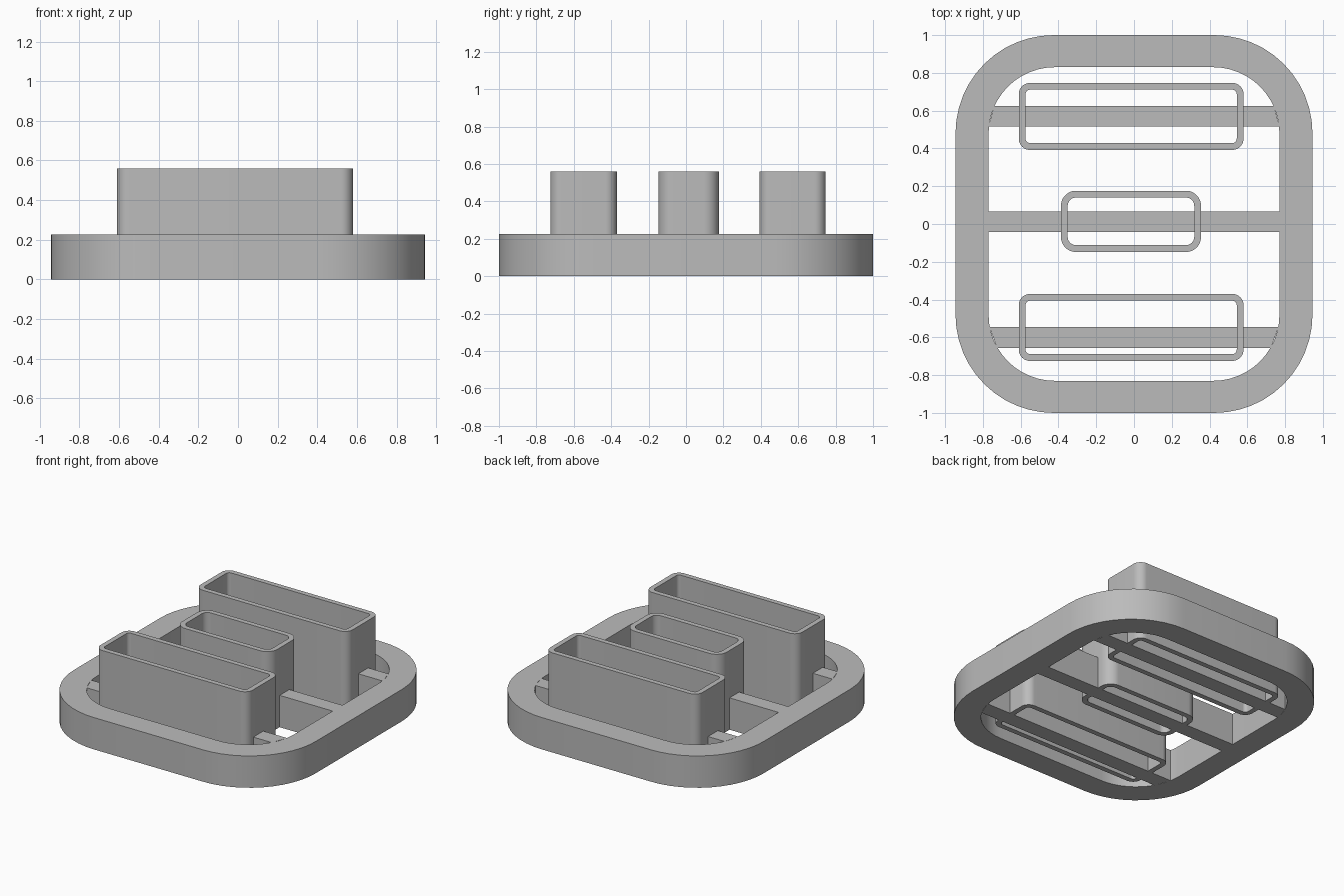
import bpy, bmesh, math

cube = bpy.data.objects.get("Cube")
if cube:
    bpy.data.objects.remove(cube, do_unlink=True)

grey = bpy.data.materials.new("plain grey")
grey.use_nodes = True
COLOUR = (0.5, 0.5, 0.5, 1)
grey.diffuse_color = COLOUR
grey.node_tree.nodes["Principled BSDF"].inputs["Base Color"].default_value = COLOUR

FRAME_TOP, TUBE_TOP = 0.225, 0.56
INNER_X, INNER_Y, INNER_R = 0.77, 0.83, 0.35


def finish(name, bm):
    bmesh.ops.recalc_face_normals(bm, faces=bm.faces)
    mesh = bpy.data.meshes.new(name)
    bm.to_mesh(mesh)
    bm.free()
    mesh.materials.append(grey)
    obj = bpy.data.objects.new(name, mesh)
    bpy.context.collection.objects.link(obj)
    mesh.shade_smooth()
    mesh.set_sharp_from_angle(angle=math.radians(30))
    return obj


def rounded_rect(cx, cy, hx, hy, r, steps=12):
    """Counter-clockwise outline of a rectangle with round corners."""
    points = []
    for i, (sx, sy) in enumerate(((1, 1), (-1, 1), (-1, -1), (1, -1))):
        for k in range(steps + 1):
            a = math.pi / 2 * (i + k / steps)
            points.append((cx + sx * (hx - r) + r * math.cos(a),
                           cy + sy * (hy - r) + r * math.sin(a)))
    return points


def ring(name, outer, inner, height):
    """Upright wall between two outlines, open through the middle."""
    bm = bmesh.new()
    loops = [[bm.verts.new((x, y, z)) for x, y in outline]
             for outline, z in ((outer, 0), (outer, height), (inner, height), (inner, 0))]
    n = len(outer)
    for a, b in zip(loops, loops[1:] + loops[:1]):
        for i in range(n):
            j = (i + 1) % n
            bm.faces.new((a[i], a[j], b[j], b[i]))
    return finish(name, bm)


def wall_x(y):
    """Half width of the frame opening at a given y."""
    over = max(0, abs(y) - (INNER_Y - INNER_R))
    return INNER_X - INNER_R + math.sqrt(INNER_R ** 2 - over ** 2) + 0.002


def bar(name, y0, y1):
    """Cross bar whose ends follow the frame opening."""
    bm = bmesh.new()
    corners = ((-wall_x(y0), y0), (wall_x(y0), y0), (wall_x(y1), y1), (-wall_x(y1), y1))
    base = bm.faces.new([bm.verts.new((x, y, 0)) for x, y in corners])
    top = bmesh.ops.extrude_face_region(bm, geom=[base])["geom"]
    for v in top:
        if isinstance(v, bmesh.types.BMVert):
            v.co.z = FRAME_TOP
    return finish(name, bm)


def tube(name, x0, x1, y0, y1, wall, r_out, r_in):
    """Rectangular sleeve, open at both ends."""
    cx, cy, hx, hy = (x0 + x1) / 2, (y0 + y1) / 2, (x1 - x0) / 2, (y1 - y0) / 2
    ring(name, rounded_rect(cx, cy, hx, hy, r_out),
         rounded_rect(cx, cy, hx - wall, hy - wall, r_in), TUBE_TOP)


# Base frame
ring("base_frame", rounded_rect(0, 0, 0.945, 1.0, 0.52),
     rounded_rect(0, 0, INNER_X, INNER_Y, INNER_R), FRAME_TOP)

# Cross bars
bar("back_bar", 0.515, 0.625)
bar("middle_bar", -0.042, 0.066)
bar("front_bar", -0.657, -0.545)

# Sleeves standing on the bars
tube("back_sleeve", -0.61, 0.58, 0.392, 0.747, 0.036, 0.06, 0.024)
tube("middle_sleeve", -0.387, 0.355, -0.148, 0.176, 0.036, 0.08, 0.044)
tube("front_sleeve", -0.61, 0.58, -0.725, -0.37, 0.036, 0.06, 0.024)
